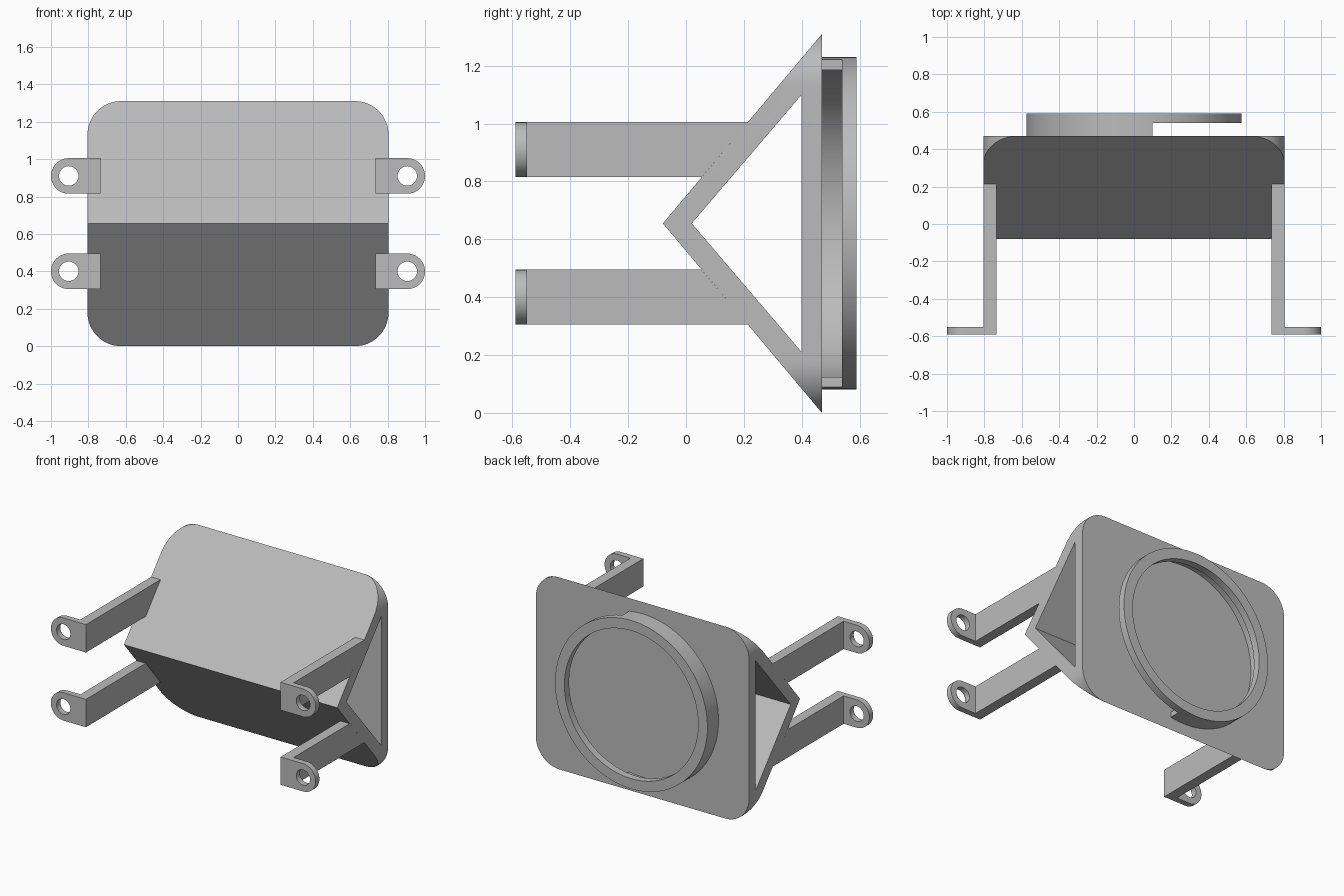
import bpy, bmesh, math
from mathutils import Vector

if "Cube" in bpy.data.objects:
    bpy.data.objects.remove(bpy.data.objects["Cube"])

grey = bpy.data.materials.new("plain grey")
grey.use_nodes = True
COLOUR = (0.5, 0.5, 0.5, 1)
grey.diffuse_color = COLOUR
grey.node_tree.nodes["Principled BSDF"].inputs["Base Color"].default_value = COLOUR

MID = 0.655     # height of the ridge and ring centre
HALF_W = 0.805  # half width of the housing


def prism(name, outline, axis, start, end):
    """Extrude an outline along x (points are y, z) or along y (points are x, z)."""
    bm = bmesh.new()
    place = (lambda p: (start, p[0], p[1])) if axis == "x" else (lambda p: (p[0], start, p[1]))
    face = bm.faces.new([bm.verts.new(place(p)) for p in outline])
    moved = bmesh.ops.extrude_face_region(bm, geom=[face])["geom"]
    shift = Vector((end - start, 0, 0) if axis == "x" else (0, end - start, 0))
    bmesh.ops.translate(bm, vec=shift, verts=[v for v in moved if isinstance(v, bmesh.types.BMVert)])
    bmesh.ops.recalc_face_normals(bm, faces=bm.faces)
    mesh = bpy.data.meshes.new(name)
    bm.to_mesh(mesh)
    bm.free()
    mesh.materials.append(grey)
    obj = bpy.data.objects.new(name, mesh)
    bpy.context.collection.objects.link(obj)
    return obj


def arc(cx, cz, r, a0, a1, steps):
    return [(cx + r * math.cos(math.radians(a0 + (a1 - a0) * i / steps)),
             cz + r * math.sin(math.radians(a0 + (a1 - a0) * i / steps)))
            for i in range(steps + 1)]


def circle(cx, cz, r, steps):
    return arc(cx, cz, r, 0, 360, steps)[:-1]


def activate(obj):
    bpy.ops.object.select_all(action="DESELECT")
    obj.select_set(True)
    bpy.context.view_layer.objects.active = obj


def carve(obj, cutter, operation="DIFFERENCE"):
    mod = obj.modifiers.new("carve", "BOOLEAN")
    mod.operation, mod.solver, mod.object = operation, "EXACT", cutter
    activate(obj)
    bpy.ops.object.modifier_apply(modifier=mod.name)
    bpy.data.objects.remove(cutter)


def smooth(obj):
    activate(obj)
    bpy.ops.object.shade_smooth_by_angle(angle=math.radians(30))


# Wedge housing with a triangular tunnel and rounded corners
housing = prism("wedge_housing", [(0.47, 1.31), (0.47, 0), (-0.08, MID)], "x", -HALF_W, HALF_W)
carve(housing, prism("tunnel", [(0.4, 1.1), (0.4, 0.21), (0.02, MID)], "x", -1, 1))
R = 0.18
corners = [(1, 1, 0), (-1, 1, 90), (-1, -1, 180), (1, -1, 270)]
rounded = [p for sx, sz, a in corners
           for p in arc(sx * (HALF_W - R), MID + sz * (MID - R), R, a, a + 90, 16)]
carve(housing, prism("rounded_block", rounded, "y", -0.5, 0.8), "INTERSECT")
smooth(housing)

# Round mount on the back: full lip over a wall that is open on one side
lip = prism("mount_lip", circle(0, MID, 0.575, 96), "y", 0.54, 0.59)
carve(lip, prism("lip_hole", circle(0, MID, 0.505, 96), "y", 0.4, 0.7))
smooth(lip)
wall = prism("mount_wall", circle(0, MID, 0.575, 96), "y", 0.47, 0.54)
carve(wall, prism("wall_hole", circle(0, MID, 0.54, 96), "y", 0.4, 0.7))
carve(wall, prism("wall_opening", [(0.1, -0.2), (1, -0.2), (1, 1.5), (0.1, 1.5)], "y", 0.4, 0.7))
smooth(wall)

# Four arms, each ending in an outward tab with a screw hole
for side, sx in (("left", 1), ("right", -1)):
    for level, sz in (("upper", 1), ("lower", -1)):
        profile = [(-0.59, 0.16), (0.054, 0.16), (0.214, 0.35), (-0.59, 0.35)]
        prism(f"{level}_{side}_arm", [(y, MID + sz * h) for y, h in profile],
              "x", sx * 0.735, sx * HALF_W)
        cz = MID + sz * 0.255
        outline = [(HALF_W, cz - 0.095)] + arc(0.905, cz, 0.095, -90, 90, 24) + [(HALF_W, cz + 0.095)]
        tab = prism(f"{level}_{side}_tab", [(sx * x, z) for x, z in outline], "y", -0.59, -0.55)
        carve(tab, prism("screw_hole", circle(sx * 0.905, cz, 0.052, 32), "y", -0.7, -0.4))
        smooth(tab)
